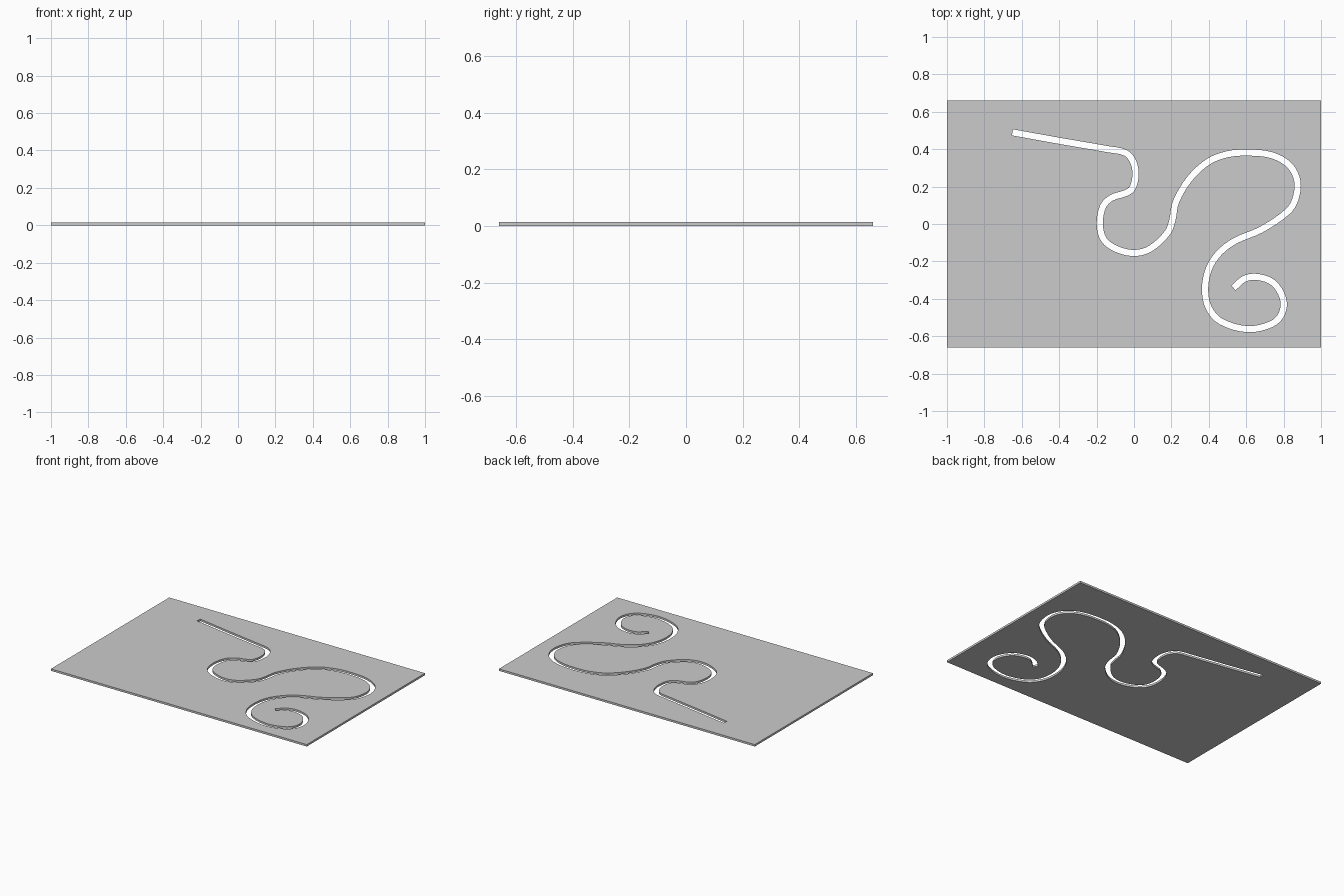
import bpy, bmesh
from mathutils import Vector

if "Cube" in bpy.data.objects:
    bpy.data.objects.remove(bpy.data.objects["Cube"])

THICK, HALF_W = 0.014, 0.0165

# Centre line of the winding slot
PATH = [Vector((x, y)) for x, y in [
    (-.65, .49), (-.40, .445), (-.14, .40), (-.045, .38), (-.003, .33), (.008, .257),
    (-.01, .19), (-.045, .165), (-.12, .14), (-.165, .095), (-.183, 0), (-.16, -.085),
    (-.09, -.135), (.005, -.155), (.09, -.13), (.18, -.045), (.205, .02), (.225, .12),
    (.30, .245), (.40, .335), (.50, .373), (.607, .382), (.735, .368), (.83, .315),
    (.873, .23), (.862, .13), (.82, .065), (.68, -.03), (.54, -.09), (.455, -.155),
    (.40, -.24), (.38, -.345), (.398, -.445), (.463, -.52), (.607, -.562), (.735, -.535),
    (.79, -.48), (.797, -.40), (.745, -.315), (.66, -.283), (.59, -.293), (.532, -.342)]]


def smooth_path(pts, steps=4):
    """Smooth curve through pts, with tangents scaled to each span's length."""
    n = len(pts)
    tan = [(pts[min(i + 1, n - 1)] - pts[max(i - 1, 0)]).normalized() for i in range(n)]
    out = []
    for i in range(n - 1):
        a, b = pts[i], pts[i + 1]
        d = (b - a).length / 3
        c1, c2 = a + tan[i] * d, b - tan[i + 1] * d
        for s in range(steps):
            t = s / steps
            u = 1 - t
            out.append(a * u**3 + c1 * 3*u*u*t + c2 * 3*u*t*t + b * t**3)
    return out + [pts[-1]]


def slot_outline(pts, half):
    """Closed outline at a fixed distance either side of the path."""
    left, right = [], []
    for i, p in enumerate(pts):
        d = (pts[min(i + 1, len(pts) - 1)] - pts[max(i - 1, 0)]).normalized()
        side = Vector((-d.y, d.x)) * half
        left.append(p + side)
        right.append(p - side)
    return left + right[::-1]


# Flat plate profile: rectangle with the slot as a hole
curve = bpy.data.curves.new("slotted_plate", 'CURVE')
curve.dimensions = '2D'
curve.fill_mode = 'BOTH'
curve.extrude = THICK / 2
rectangle = [Vector(c) for c in ((-1, -.66), (1, -.66), (1, .66), (-1, .66))]
for loop in (rectangle, slot_outline(smooth_path(PATH), HALF_W)):
    spline = curve.splines.new('POLY')
    spline.points.add(len(loop) - 1)
    for point, co in zip(spline.points, loop):
        point.co = (co.x, co.y, 0, 1)
    spline.use_cyclic_u = True

plate = bpy.data.objects.new("slotted_plate", curve)
bpy.context.collection.objects.link(plate)
plate.location.z = THICK / 2
bpy.context.view_layer.objects.active = plate
plate.select_set(True)
bpy.ops.object.convert(target='MESH')

# Weld the caps to the walls
plate = bpy.context.object
bm = bmesh.new()
bm.from_mesh(plate.data)
bmesh.ops.remove_doubles(bm, verts=bm.verts, dist=1e-5)
bmesh.ops.recalc_face_normals(bm, faces=bm.faces)
bm.to_mesh(plate.data)
bm.free()
bpy.ops.object.shade_smooth_by_angle()
